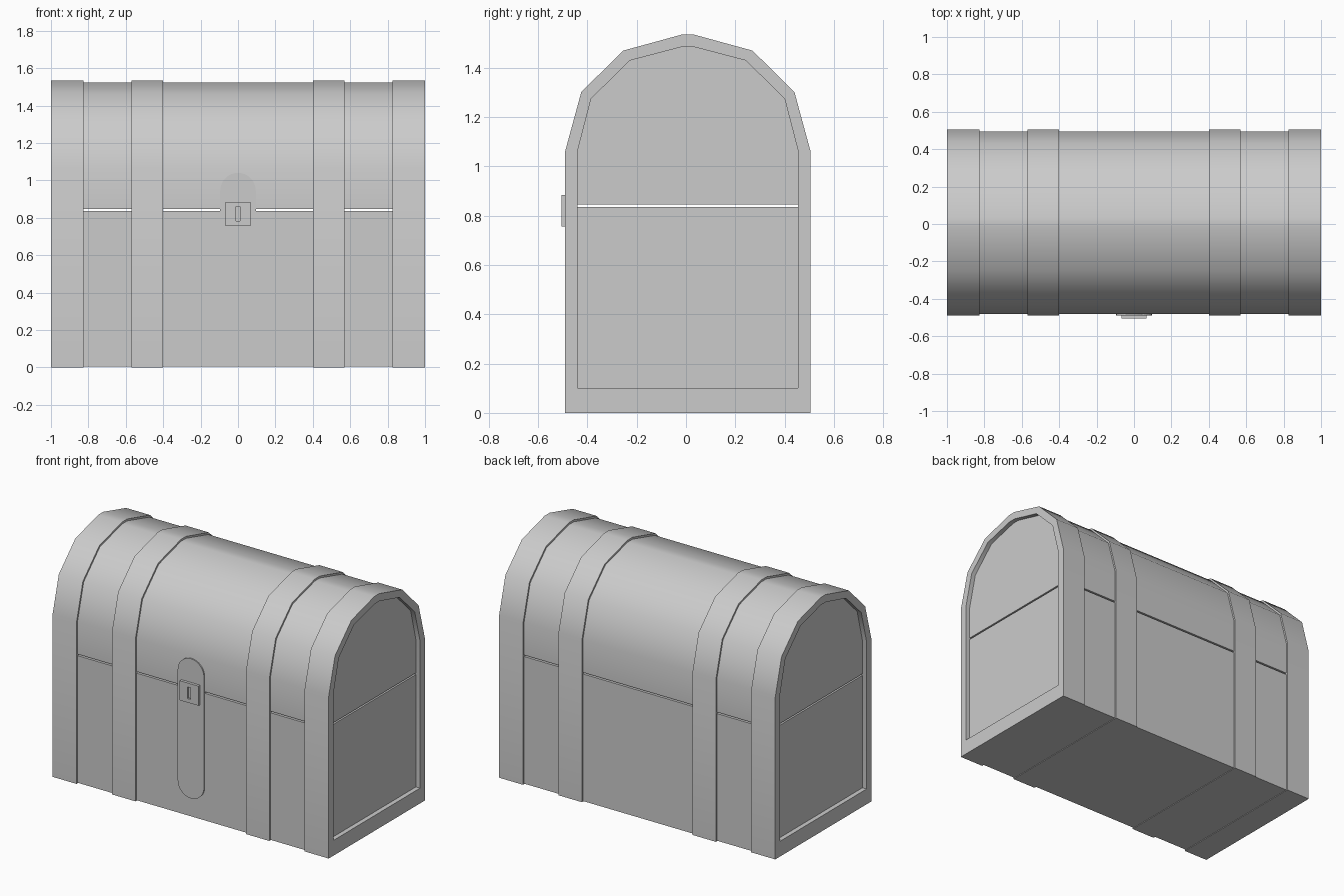
import bpy, bmesh, math

cube = bpy.data.objects.get("Cube")
if cube:
    bpy.data.objects.remove(cube)

grey = bpy.data.materials.new("plain_grey")
grey.use_nodes = True
colour = (0.6, 0.6, 0.6, 1)
grey.diffuse_color = colour
grey.node_tree.nodes["Principled BSDF"].inputs["Base Color"].default_value = colour

CY = 0.0075      # middle of the chest in depth
SEAM = 0.836     # top of the box
LID = 0.846      # bottom of the lid


def finish(name, bm, smooth=True):
    bmesh.ops.recalc_face_normals(bm, faces=bm.faces)
    mesh = bpy.data.meshes.new(name)
    bm.to_mesh(mesh)
    bm.free()
    mesh.materials.append(grey)
    ob = bpy.data.objects.new(name, mesh)
    bpy.context.collection.objects.link(ob)
    if smooth:
        bpy.ops.object.select_all(action='DESELECT')
        ob.select_set(True)
        bpy.context.view_layer.objects.active = ob
        bpy.ops.object.shade_smooth_by_angle(angle=math.radians(36))
    return ob


def arch(half):
    """Mirror half an arch, listed bottom to top, into a closed (y, z) loop."""
    return [(CY - w, z) for w, z in half] + [(CY + w, z) for w, z in reversed(half)]


def prism(name, loop, lo, hi, axis='x', smooth=True):
    """Extrude a loop along x, or along y for front fittings."""
    bm = bmesh.new()
    place = (lambda a, b, d: (d, a, b)) if axis == 'x' else (lambda a, b, d: (a, d, b))
    ends = [[bm.verts.new(place(a, b, d)) for a, b in loop] for d in (lo, hi)]
    for ring in ends:
        bm.faces.new(ring)
    bridge(bm, *ends)
    return finish(name, bm, smooth)


def bridge(bm, r, s):
    for i in range(len(r)):
        j = (i + 1) % len(r)
        bm.faces.new((r[i], r[j], s[j], s[i]))


def hoop(name, outer, inner, lo, hi):
    """A closed frame between two arches."""
    bm = bmesh.new()
    rings = [[bm.verts.new((x, y, z)) for y, z in loop]
             for x, loop in ((lo, outer), (hi, outer), (hi, inner), (lo, inner))]
    for k in range(4):
        bridge(bm, rings[k], rings[(k + 1) % 4])
    return finish(name, bm)


outer_curve = [(0.4975, 1.063), (0.4325, 1.302), (0.2625, 1.47), (0.025, 1.535)]
inner_curve = [(0.4475, 1.063), (0.3925, 1.275), (0.235, 1.43), (0.025, 1.485)]
lid_curve = [(0.4875, 1.06), (0.4235, 1.294), (0.257, 1.459), (0.025, 1.522)]
outer = arch([(0.4975, 0)] + outer_curve)
inner = arch([(0.4475, 0.1)] + inner_curve)

# Box and lid, parted by a thin gap
prism("chest_box", arch([(0.4875, 0.004), (0.4875, SEAM)]), -0.97, 0.97)
prism("chest_lid", arch([(0.4875, LID)] + lid_curve), -0.97, 0.97)

# Bands around the chest
for side, s in (("left", 1), ("right", -1)):
    for part, a, b in (("end_band", 0.826, 1.0), ("middle_band", 0.4, 0.57)):
        hoop(f"{side}_{part}", outer, inner, s * a, s * b)

# Rounded lock plate
R, LOW, HIGH = 0.095, 0.22, 0.945
steps = [math.pi * i / 16 for i in range(17)]
plate = [(R * math.cos(t), HIGH + R * math.sin(t)) for t in steps]
plate += [(-R * math.cos(t), LOW - R * math.sin(t)) for t in steps]
prism("lock_plate", plate, -0.488, -0.46, 'y', False)

# Lock with a recessed keyhole
bm = bmesh.new()


def rect(w, low, high, y):
    return [bm.verts.new((x, y, z)) for x, z in ((-w, low), (w, low), (w, high), (-w, high))]


back = rect(0.068, 0.757, 0.885, -0.47)
front = rect(0.068, 0.757, 0.885, -0.506)
rim = rect(0.011, 0.783, 0.859, -0.506)
floor = rect(0.011, 0.783, 0.859, -0.494)
for r, s in ((back, front), (front, rim), (rim, floor)):
    bridge(bm, r, s)
bm.faces.new(back)
bm.faces.new(floor)
finish("lock", bm, False)
